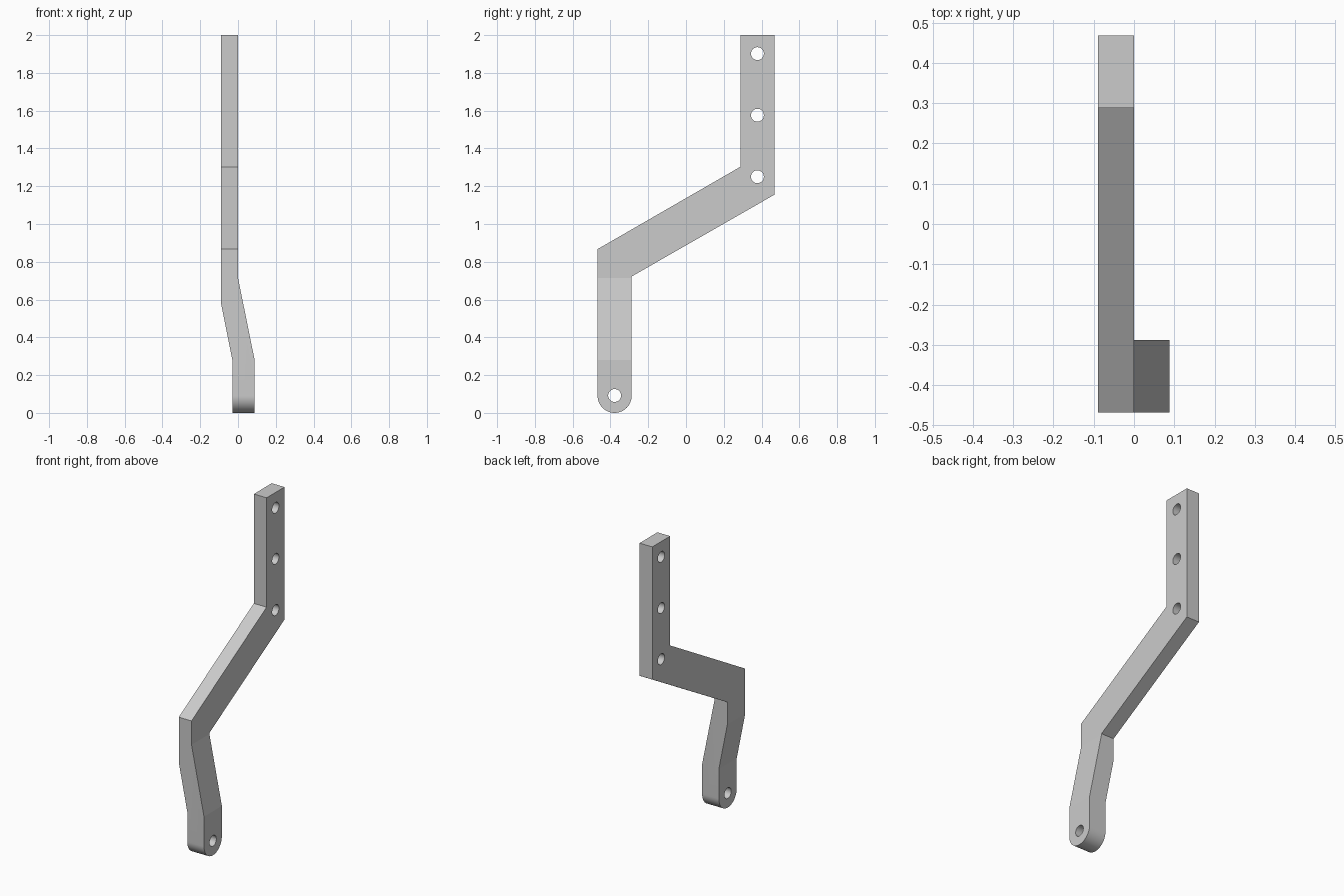
import bpy, bmesh, math
from mathutils import Vector

cube = bpy.data.objects.get("Cube")
if cube:
    bpy.data.objects.remove(cube, do_unlink=True)

steel = bpy.data.materials.new("plain_grey")
steel.use_nodes = True
GREY = (0.6, 0.6, 0.6, 1)
steel.diffuse_color = GREY
steel.node_tree.nodes["Principled BSDF"].inputs["Base Color"].default_value = GREY


def prism(name, points, offset):
    """Extrude a closed outline along an offset into a solid."""
    bm = bmesh.new()
    face = bm.faces.new([bm.verts.new(p) for p in points])
    out = bmesh.ops.extrude_face_region(bm, geom=[face])
    moved = [v for v in out["geom"] if isinstance(v, bmesh.types.BMVert)]
    bmesh.ops.translate(bm, verts=moved, vec=Vector(offset))
    bmesh.ops.recalc_face_normals(bm, faces=bm.faces)
    mesh = bpy.data.meshes.new(name)
    bm.to_mesh(mesh)
    bm.free()
    mesh.materials.append(steel)
    obj = bpy.data.objects.new(name, mesh)
    bpy.context.collection.objects.link(obj)
    return obj


def arc(y, z, radius, start, sweep, steps):
    return [(y + radius * math.cos(start + sweep * i / steps),
             z + radius * math.sin(start + sweep * i / steps)) for i in range(steps + 1)]


def combine(target, tool, operation):
    mod = target.modifiers.new(tool.name, 'BOOLEAN')
    mod.operation, mod.solver, mod.object = operation, 'EXACT', tool
    tool.hide_render = True
    bpy.context.view_layer.objects.active = target
    bpy.ops.object.modifier_apply(modifier=mod.name)
    bpy.data.objects.remove(tool, do_unlink=True)


# Cranked side outline with a rounded foot
EDGE, WIDTH = 0.468, 0.18
INNER, MID = EDGE - WIDTH, EDGE - WIDTH / 2
side = arc(-MID, WIDTH / 2, WIDTH / 2, math.pi, math.pi, 32)
side += [(-INNER, 0.722), (EDGE, 1.155), (EDGE, 2), (INNER, 2), (INNER, 1.303), (-EDGE, 0.867)]
bracket = prism("bracket_arm", [(-0.3, y, z) for y, z in side], (0.6, 0, 0))

# Thickness outline with the sideways joggle in the lower leg
front = [(-0.09, 2.1), (-0.09, 0.58), (-0.03, 0.28), (-0.03, -0.1),
         (0.088, -0.1), (0.088, 0.28), (0, 0.715), (0, 2.1)]
combine(bracket, prism("joggle_cutter", [(x, -0.8, z) for x, z in front], (0, 1.6, 0)), 'INTERSECT')

# Bolt holes: three in the upper bar, one in the foot
for y, z in [(MID, 1.902), (MID, 1.576), (MID, 1.25), (-MID, 0.092)]:
    ring = arc(y, z, 0.034, 0, math.tau, 64)[:-1]
    combine(bracket, prism("hole_cutter", [(-0.5, a, b) for a, b in ring], (1, 0, 0)), 'DIFFERENCE')

# Smooth round surfaces, crisp bends
bpy.ops.object.select_all(action='DESELECT')
bracket.select_set(True)
bpy.context.view_layer.objects.active = bracket
bpy.ops.object.shade_smooth_by_angle(angle=math.radians(7))
